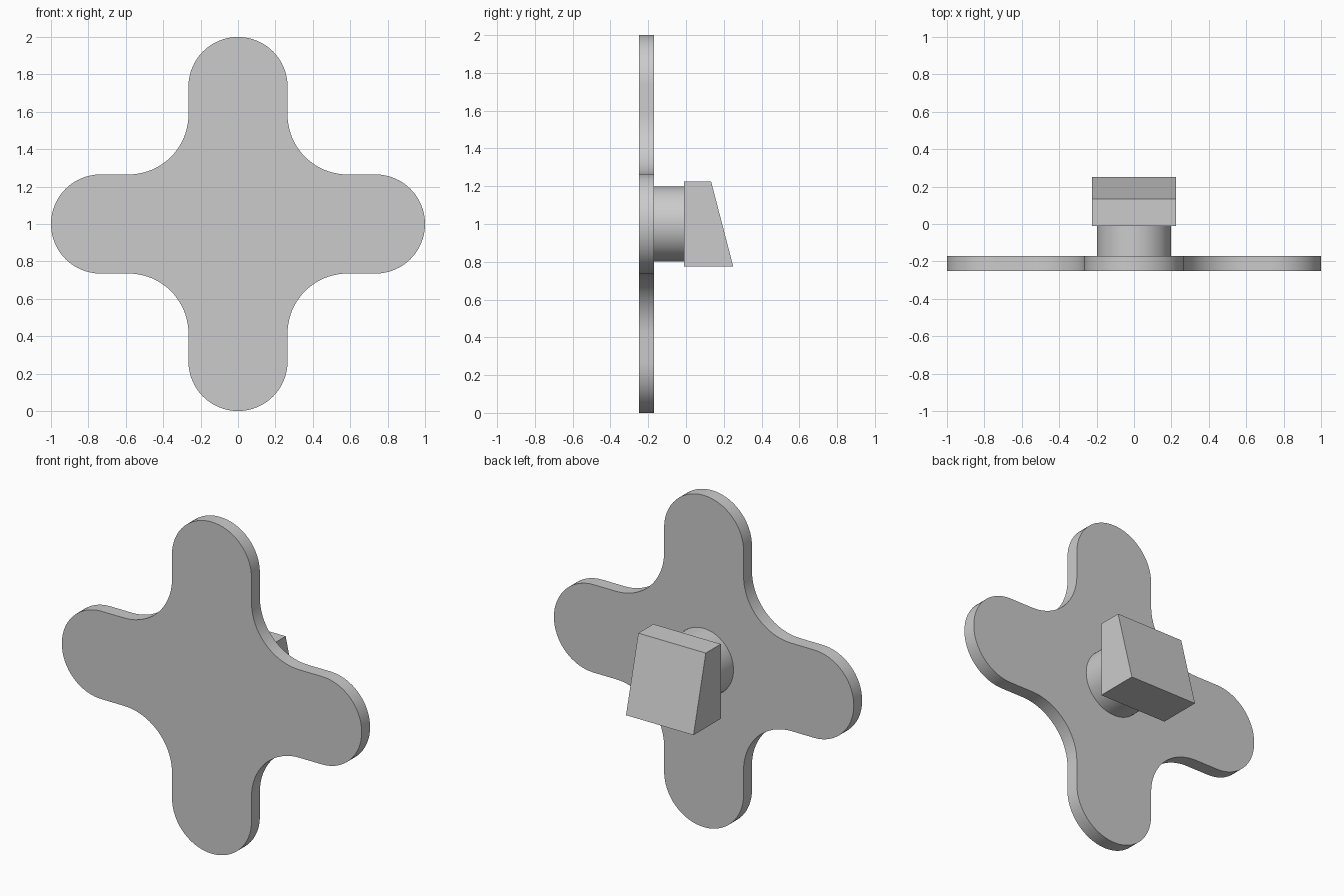
import bpy, bmesh
from math import cos, sin, pi, radians
from mathutils import Matrix, Vector

if "Cube" in bpy.data.objects:
    bpy.data.objects.remove(bpy.data.objects["Cube"], do_unlink=True)

grey = bpy.data.materials.new("plain grey")
grey.use_nodes = True
grey.diffuse_color = (0.6, 0.6, 0.6, 1)
grey.node_tree.nodes["Principled BSDF"].inputs["Base Color"].default_value = (0.6, 0.6, 0.6, 1)

CENTRE = 1.0  # height of the hub


def prism(name, points, offset):
    """Extrude a closed 3D outline by an offset into a solid part."""
    bm = bmesh.new()
    face = bm.faces.new([bm.verts.new(p) for p in points])
    grown = bmesh.ops.extrude_face_region(bm, geom=[face], use_keep_orig=True)
    moved = [v for v in grown["geom"] if isinstance(v, bmesh.types.BMVert)]
    bmesh.ops.translate(bm, verts=moved, vec=offset)
    bmesh.ops.recalc_face_normals(bm, faces=bm.faces)
    mesh = bpy.data.meshes.new(name)
    bm.to_mesh(mesh)
    bm.free()
    mesh.materials.append(grey)
    part = bpy.data.objects.new(name, mesh)
    bpy.context.collection.objects.link(part)
    return part


def arc(cx, cz, radius, start, end, steps):
    angles = [radians(start + (end - start) * i / steps) for i in range(steps + 1)]
    return [Vector((cx + radius * cos(a), 0, cz + radius * sin(a))) for a in angles]


def smooth(part):
    bpy.ops.object.select_all(action='DESELECT')
    part.select_set(True)
    bpy.context.view_layer.objects.active = part
    bpy.ops.object.shade_smooth_by_angle(angle=radians(30))


# Cross plate: one rounded arm end and one fillet, repeated four times
half_width, fillet = 0.265, 0.32
corner = half_width + fillet
quarter = (arc(1 - half_width, 0, half_width, -90, 90, 32)
           + arc(corner, corner, fillet, 270, 180, 20))
outline = []
for turn in range(4):
    spin = Matrix.Rotation(-turn * pi / 2, 3, 'Y')
    outline += [spin @ p + Vector((0, -0.25, CENTRE)) for p in quarter]
smooth(prism("cross_plate", outline, (0, 0.08, 0)))

# Round stem behind the plate
ring = [p + Vector((0, -0.17, CENTRE)) for p in arc(0, 0, 0.198, 0, 360, 64)[:-1]]
smooth(prism("stem", ring, (0, 0.16, 0)))

# Wedge block with a sloping back
half = 0.225
side = [(-half, y, CENTRE + z) for y, z in
        ((-0.01, -half), (0.25, -half), (0.133, half), (-0.01, half))]
prism("wedge_block", side, (2 * half, 0, 0))
